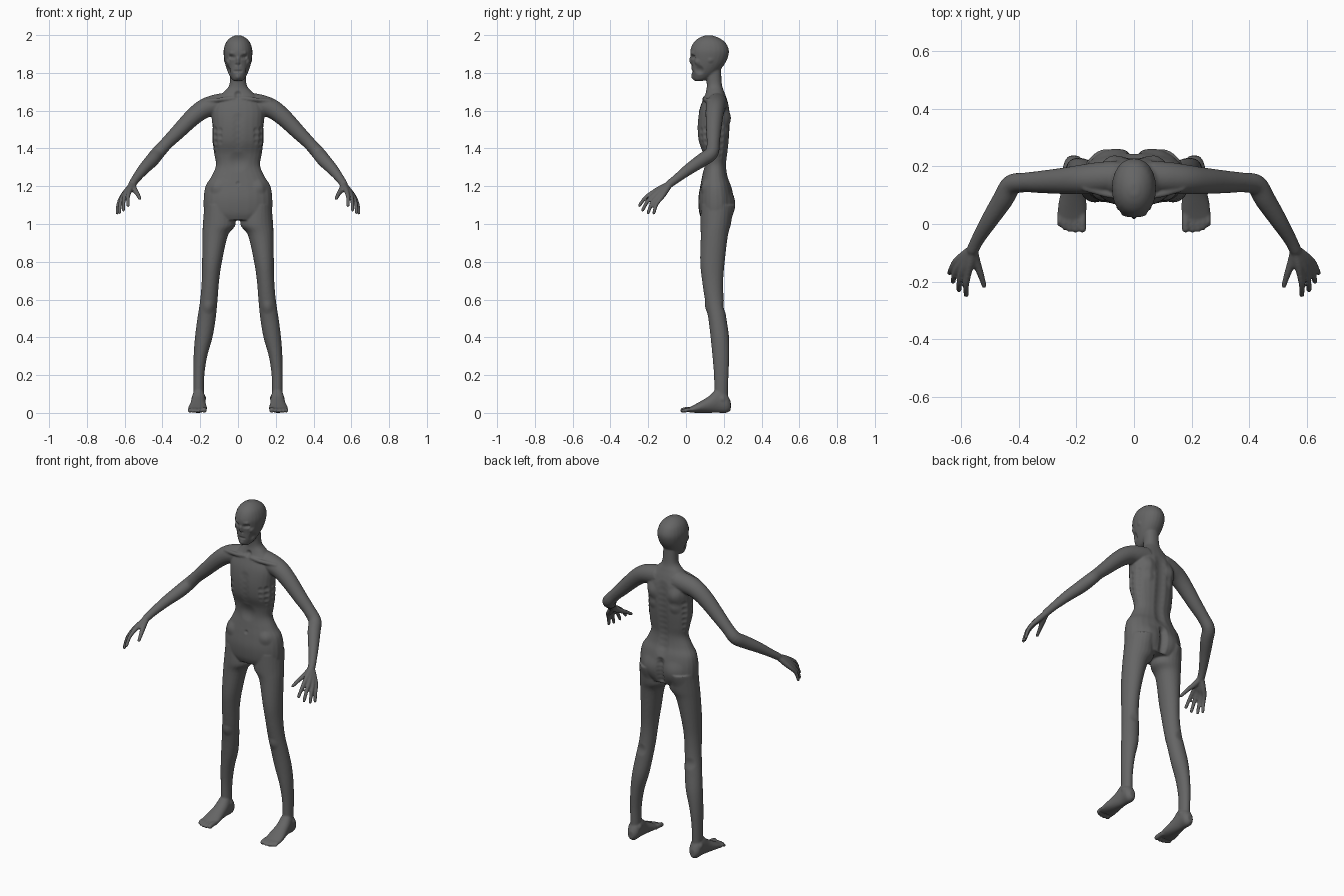
import bpy, bmesh, math
from mathutils import Vector, Matrix, kdtree

cube = bpy.data.objects.get("Cube")
if cube:
    bpy.data.objects.remove(cube, do_unlink=True)

SIDES = 24
bm = bmesh.new()


def smooth_path(points, steps=5):
    """Catmull-Rom interpolation of tuples of any length."""
    out = []
    last = len(points) - 1
    for i in range(last):
        a, b, c, d = (points[max(0, min(last, i + k))] for k in (-1, 0, 1, 2))
        for s in range(steps):
            t = s / steps
            out.append([q + t / 2 * (r - p + t * (2 * p - 5 * q + 4 * r - w + t * (3 * (q - r) + w - p)))
                        for p, q, r, w in zip(a, b, c, d)])
    return out + [list(points[last])]


def skin_rings(rings):
    """Closed tube through a list of rings of positions."""
    loops = [[bm.verts.new(p) for p in ring] for ring in rings]
    for lower, upper in zip(loops, loops[1:]):
        for i in range(SIDES):
            j = (i + 1) % SIDES
            bm.faces.new((lower[i], lower[j], upper[j], upper[i]))
    bm.faces.new(loops[0][::-1])
    bm.faces.new(loops[-1])


def loft(sections, along_y=False, power=1.0):
    """Elliptical sections (t, u_min, u_max, v_min, v_max) along z or y."""
    rings = []
    for t, u0, u1, v0, v1 in smooth_path(sections):
        ring = []
        for i in range(SIDES):
            c, s = math.cos(math.tau * i / SIDES), math.sin(math.tau * i / SIDES)
            u = (u0 + u1) / 2 + (u1 - u0) / 2 * math.copysign(abs(c) ** power, c)
            v = (v0 + v1) / 2 + (v1 - v0) / 2 * math.copysign(abs(s) ** power, s)
            ring.append((u, t, v) if along_y else (u, v, t))
        rings.append(ring)
    skin_rings(rings)


def limb(points):
    """Round tube with ball ends through (x, y, z, radius)."""
    path = smooth_path(points)
    rings = []
    for i, (x, y, z, r) in enumerate(path):
        a, b = path[max(i - 1, 0)], path[min(i + 1, len(path) - 1)]
        turn = (Vector(b[:3]) - Vector(a[:3])).to_track_quat('Z', 'Y')
        rings.append([Vector((x, y, z)) + turn @ Vector((r * math.cos(k * math.tau / SIDES),
                                                         r * math.sin(k * math.tau / SIDES), 0))
                      for k in range(SIDES)])
    skin_rings(rings)
    for x, y, z, r in (path[0], path[-1]):
        bmesh.ops.create_icosphere(bm, subdivisions=2, radius=r, matrix=Matrix.Translation((x, y, z)))


# Left leg
loft([(1.1, .03, .178, .08, .25), (1.0, .012, .186, .075, .238), (.94, .053, .188, .078, .222),
      (.8, .085, .19, .075, .205), (.7, .1, .192, .085, .197), (.6, .108, .2, .1, .2),
      (.5, .118, .215, .118, .214), (.4, .135, .228, .13, .228), (.3, .163, .235, .14, .229),
      (.2, .178, .237, .148, .225), (.1, .18, .236, .15, .222), (.05, .18, .236, .15, .222)])

# Left foot and toes
loft([(.237, .192, .225, .015, .06), (.215, .175, .242, 0, .1), (.17, .172, .245, 0, .13),
      (.12, .17, .252, 0, .088), (.06, .164, .264, 0, .052), (.015, .168, .265, .002, .028)], along_y=True)
for x, tip, r in ((.179, -.017, .014), (.203, -.021, .01), (.223, -.019, .01), (.241, -.012, .01), (.257, -.002, .009)):
    limb([(x, .04, .018, r), (x, .01, .018, r), (x, tip, r, r)])

# Left shoulder, arm and collar bone
limb([(.06, .165, 1.64, .055), (.12, .16, 1.63, .055), (.18, .155, 1.61, .051), (.24, .15, 1.565, .046),
      (.32, .146, 1.485, .039), (.38, .144, 1.425, .034), (.425, .135, 1.375, .036), (.455, .085, 1.338, .036),
      (.5, .015, 1.29, .03), (.54, -.05, 1.24, .023), (.56, -.09, 1.21, .021)])
limb([(.02, .1, 1.665, .012), (.08, .1, 1.66, .011), (.17, .125, 1.65, .012)])

# Left hand: each finger runs from the wrist over its knuckle to the tip
wrist = Vector((.558, -.085, 1.212))
for knuckle, tip in (((.575, -.168, 1.172), (.582, -.247, 1.098)),
                     ((.595, -.163, 1.158), (.607, -.23, 1.073)),
                     ((.61, -.15, 1.145), (.628, -.2, 1.06)),
                     ((.619, -.132, 1.137), (.64, -.17, 1.058))):
    k, e = Vector(knuckle), Vector(tip)
    mid = k.lerp(e, .5) + Vector((.004, -.006, .006))
    limb([(*wrist, .016), (*wrist.lerp(k, .6), .016), (*k, .0125), (*mid, .0105), (*e, .009)])
limb([(*wrist, .016), (.55, -.125, 1.185, .016), (.533, -.172, 1.16, .012), (.52, -.214, 1.135, .009)])

# Mirror the limbs to the other side
copy = bmesh.ops.duplicate(bm, geom=bm.verts[:] + bm.edges[:] + bm.faces[:])["geom"]
bmesh.ops.scale(bm, vec=(-1, 1, 1), verts=[g for g in copy if isinstance(g, bmesh.types.BMVert)])

# Torso and neck
torso = [(1.02, .15, .085, .235), (1.06, .178, .07, .25), (1.13, .182, .065, .255), (1.2, .172, .075, .24),
         (1.25, .142, .085, .222), (1.31, .117, .095, .214), (1.37, .126, .09, .22), (1.44, .136, .066, .228),
         (1.52, .136, .06, .233), (1.6, .14, .07, .232), (1.66, .115, .09, .217), (1.7, .075, .105, .202),
         (1.74, .045, .11, .19), (1.83, .042, .1, .185)]
loft([(z, -w, w, f, b) for z, w, f, b in torso], power=.88)

# Head
head = [(1.757, .02, .048, .085), (1.768, .034, .036, .12), (1.8, .052, .03, .165), (1.84, .066, .029, .2),
        (1.88, .074, .024, .221), (1.92, .076, .023, .227), (1.96, .064, .04, .209), (1.985, .042, .068, .175),
        (1.998, .016, .1, .14)]
loft([(z, -w, w, f, b) for z, w, f, b in head], power=.95)

# Fuse all parts into one skin
bmesh.ops.recalc_face_normals(bm, faces=bm.faces[:])
source = bpy.data.meshes.new("body_parts")
bm.to_mesh(source)
bm.free()
body = bpy.data.objects.new("body", source)
bpy.context.collection.objects.link(body)
remesh = body.modifiers.new("fuse", 'REMESH')
remesh.mode = 'VOXEL'
remesh.voxel_size = .005
relax = body.modifiers.new("relax", 'SMOOTH')
relax.factor = .5
relax.iterations = 5
skin = bpy.data.meshes.new_from_object(body.evaluated_get(bpy.context.evaluated_depsgraph_get()))
body.modifiers.clear()
body.data = skin
bpy.data.meshes.remove(source)
skin.name = "body"

# Sculpt brushes, applied on both sides
tree = kdtree.KDTree(len(skin.vertices))
for v in skin.vertices:
    tree.insert(v.co, v.index)
tree.balance()


def brush(x, y, z, radius, push):
    for side in ((1, -1) if x else (1,)):
        move = Vector((push[0] * side, push[1], push[2]))
        for _, index, dist in tree.find_range((x * side, y, z), radius):
            skin.vertices[index].co += move * (1 - (dist / radius) ** 2) ** 2


# Face: eye sockets, brow, nose, cheeks, mouth, ears
for x in (.02, .034, .046):
    brush(x, .035, 1.884, .017, (0, .009, 0))
    brush(x, .035, 1.905, .015, (0, -.004, 0))
for z in (1.875, 1.863, 1.852):
    brush(0, .025, z, .015, (0, -.006, 0))
brush(.01, .026, 1.843, .01, (0, .006, 0))
brush(.054, .06, 1.857, .022, (.004, -.006, 0))
brush(.054, .07, 1.815, .03, (-.01, .004, 0))
for x in (0, .01, .02):
    brush(x, .03, 1.808, .011, (0, .005, 0))
brush(0, .035, 1.778, .02, (0, -.006, 0))
brush(.074, .13, 1.865, .02, (.004, 0, 0))

# Ribs and breastbone
for i in range(6):
    z = 1.5 - i * .033
    for x, y, drop in ((.125, .1, 0), (.137, .14, .012), (.125, .19, .02), (.1, .075, -.004)):
        brush(x, y, z + drop, .022, (-.006, .003 if y < .12 else 0, 0))
    brush(0, .06, z + .06, .035, (0, .004, 0))
brush(0, .095, 1.33, .06, (0, .008, 0))
brush(0, .075, 1.215, .016, (0, .006, 0))
brush(0, .1, 1.685, .025, (0, .012, 0))

# Back: spine groove, shoulder blades
for i in range(12):
    brush(0, .225, 1.22 + i * .035, .045, (0, -.006, 0))
brush(.085, .225, 1.56, .06, (0, .014, 0))
brush(.08, .225, 1.49, .04, (0, .007, 0))

# Hips, buttocks and cleft
brush(.12, .09, 1.2, .045, (.003, -.008, 0))
brush(.085, .24, 1.1, .08, (0, .012, 0))
for i in range(6):
    brush(0, .25, 1.03 + i * .025, .035, (0, -.014, 0))

# Knees, calves and ankles
brush(.155, .11, .56, .04, (0, -.006, 0))
brush(.165, .2, .56, .04, (0, -.006, 0))
brush(.18, .19, .08, .022, (-.005, 0, 0))
brush(.237, .195, .075, .022, (.005, 0, 0))

# Soles rest on the ground
for v in skin.vertices:
    v.co.z = max(v.co.z, 0)

# Skin colour
grey = bpy.data.materials.new("dark_grey_skin")
grey.use_nodes = True
colour = (.13, .13, .13, 1)
grey.diffuse_color = colour
grey.node_tree.nodes["Principled BSDF"].inputs["Base Color"].default_value = colour
skin.materials.clear()
skin.materials.append(grey)
for face in skin.polygons:
    face.material_index = 0
    face.use_smooth = True
